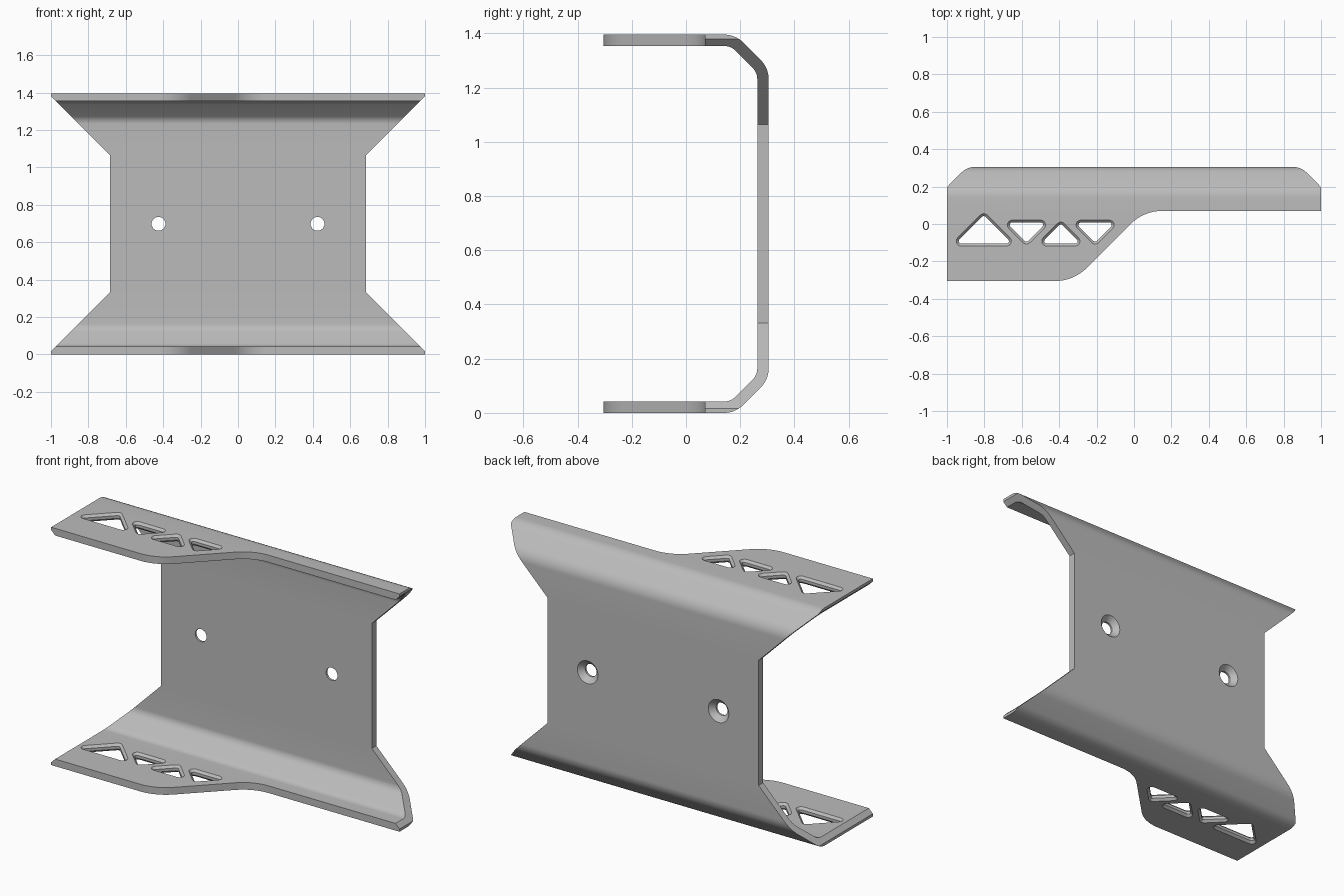
import bpy, bmesh, math
from mathutils import Vector

if "Cube" in bpy.data.objects:
    bpy.data.objects.remove(bpy.data.objects["Cube"])

HEIGHT, THICK = 1.396, 0.042

metal = bpy.data.materials.new("grey_metal")
metal.use_nodes = True
GREY = (0.5, 0.5, 0.5, 1)
metal.diffuse_color = GREY
metal.node_tree.nodes["Principled BSDF"].inputs["Base Color"].default_value = GREY


def rounded(corners, steps=8):
    """Closed outline from (u, v, radius) corners."""
    pts, n = [], len(corners)
    for i, (u, v, r) in enumerate(corners):
        p = Vector((u, v))
        if r == 0:
            pts.append(p)
            continue
        a = (Vector(corners[i - 1][:2]) - p).normalized()
        b = (Vector(corners[(i + 1) % n][:2]) - p).normalized()
        half = a.angle(b) / 2
        centre = p + (a + b).normalized() * r / math.sin(half)
        start = p + a * r / math.tan(half) - centre
        end = p + b * r / math.tan(half) - centre
        turn = math.pi - 2 * half
        for k in range(steps + 1):
            t = k / steps
            pts.append(centre + (start * math.sin((1 - t) * turn)
                                 + end * math.sin(t * turn)) / math.sin(turn))
    return pts


def loft(name, layers, place):
    """Solid through (w, outline) layers; place maps u, v, w to a position."""
    bm = bmesh.new()
    rings = [[bm.verts.new(place(p[0], p[1], w)) for p in outline]
             for w, outline in layers]
    n = len(rings[0])
    for low, high in zip(rings, rings[1:]):
        for i in range(n):
            j = (i + 1) % n
            bm.faces.new((low[i], low[j], high[j], high[i]))
    bm.faces.new(rings[0])
    bm.faces.new(rings[-1])
    bmesh.ops.recalc_face_normals(bm, faces=bm.faces)
    mesh = bpy.data.meshes.new(name)
    bm.to_mesh(mesh)
    bm.free()
    mesh.materials.append(metal)
    obj = bpy.data.objects.new(name, mesh)
    bpy.context.collection.objects.link(obj)
    return obj


def cut(target, cutter, operation):
    cutter.hide_render = True
    mod = target.modifiers.new(cutter.name, "BOOLEAN")
    mod.operation, mod.solver, mod.object = operation, "EXACT", cutter
    bpy.context.view_layer.objects.active = target
    bpy.ops.object.modifier_apply(modifier=mod.name)
    bpy.data.objects.remove(cutter)


along_x = lambda u, v, w: (w, u, v)
along_y = lambda u, v, w: (u, w, v)
along_z = lambda u, v, w: (u, v, w)

# Bent sheet: channel with angled bends
outer = [(-0.4, HEIGHT, 0), (0.182, HEIGHT, 0.1), (0.305, 1.273, 0.1)]
inner = [(0.263, 1.256, 0.058), (0.165, HEIGHT - THICK, 0.058), (-0.4, HEIGHT - THICK, 0)]
flip = lambda pts: [(y, HEIGHT - z, r) for y, z, r in reversed(pts)]
section = rounded(outer + flip(outer) + flip(inner) + inner)
bracket = loft("bracket", [(-1, section), (1, section)], along_x)

# Waisted outline of the back plate
side = [(1.1, -0.084), (0.685, 0.331), (0.685, 1.065), (1.1, 1.48)]
waist = side + [(-x, z) for x, z in reversed(side)]
cut(bracket, loft("waist_cutter", [(-1, waist), (1, waist)], along_y), "INTERSECT")

# Stepped outline of both flanges
step = rounded([(-1.1, -0.305, 0), (-0.323, -0.305, 0.24), (0.052, 0.07, 0.24),
                (1.1, 0.07, 0), (1.1, 0.5, 0), (-1.1, 0.5, 0)], 12)
cut(bracket, loft("step_cutter", [(-1, step), (2, step)], along_z), "INTERSECT")


# Chamfered truss holes: centre, base line, half base, direction
def triangle(x, base, half, up, inset):
    h, b, r = half - 2.414 * inset, base + up * inset, 0.026 - inset
    return rounded([(x - h, b, r), (x + h, b, r), (x, b + up * h, r)], 6)


for hole in [(-0.803, -0.118, 0.184, 1), (-0.575, 0.021, 0.139, -1),
             (-0.391, -0.118, 0.139, 1), (-0.208, 0.021, 0.139, -1)]:
    for z in (0, HEIGHT - THICK):
        layers = [(z + dz, triangle(*hole, inset)) for dz, inset in
                  [(-0.01, -0.01), (0.013, 0.013), (THICK - 0.013, 0.013), (THICK + 0.01, -0.01)]]
        cut(bracket, loft("truss_cutter", layers, along_z), "DIFFERENCE")

# Countersunk screw holes, wide end at the back
for x in (-0.425, 0.425):
    circle = lambda r: [(x + r * math.cos(a * math.pi / 16), HEIGHT / 2 + r * math.sin(a * math.pi / 16))
                        for a in range(32)]
    layers = [(0.2, circle(0.037)), (0.275, circle(0.037)), (0.315, circle(0.077))]
    cut(bracket, loft("screw_cutter", layers, along_y), "DIFFERENCE")

# Smooth bends, crisp edges
bpy.ops.object.select_all(action="DESELECT")
bracket.select_set(True)
bpy.context.view_layer.objects.active = bracket
bpy.ops.object.shade_smooth_by_angle(angle=math.radians(25))
